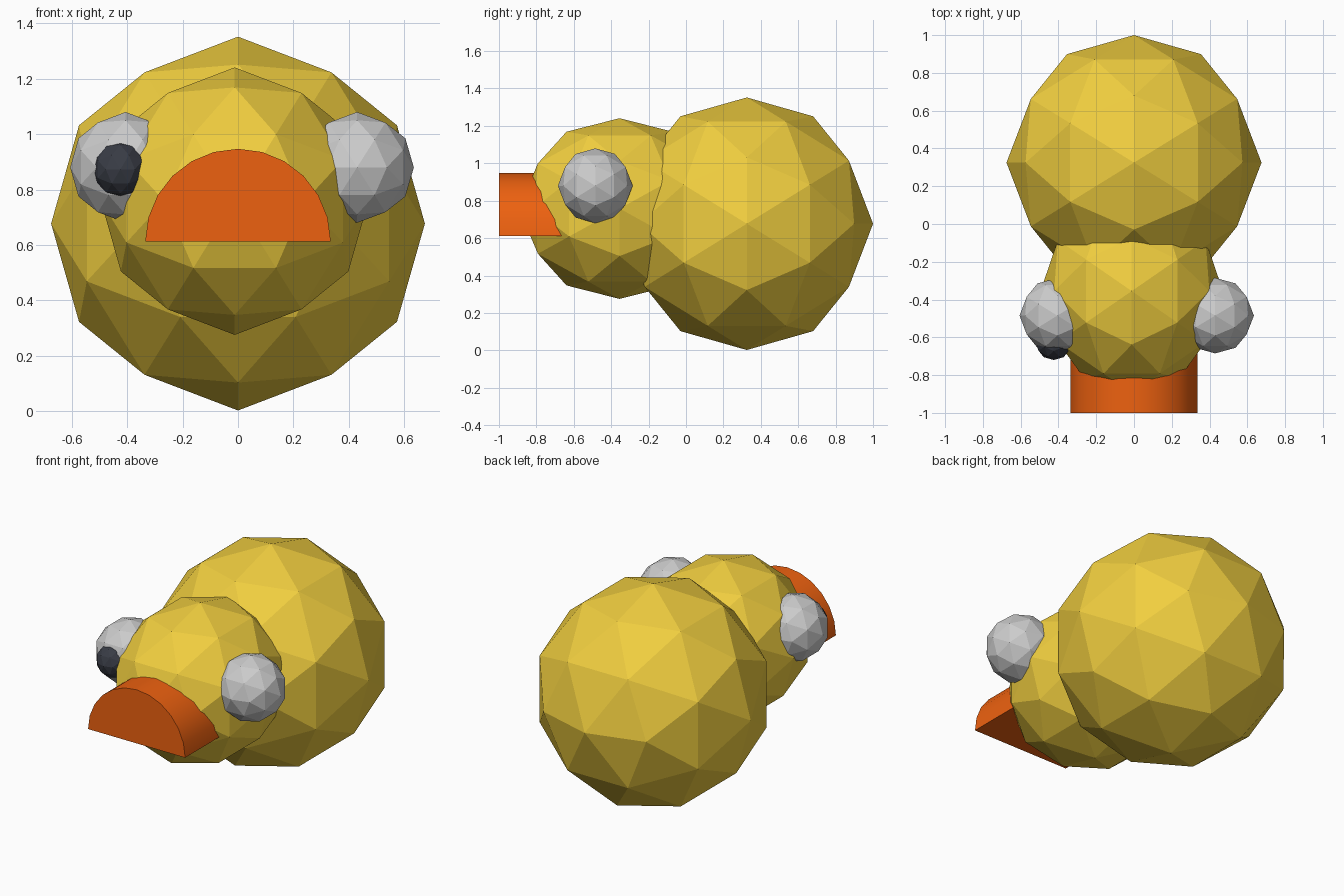
import bpy, bmesh
from math import cos, sin, pi
from mathutils import Vector

if "Cube" in bpy.data.objects:
    bpy.data.objects.remove(bpy.data.objects["Cube"])


def material(name, rgb):
    m = bpy.data.materials.new(name)
    m.diffuse_color = (*rgb, 1)
    m.use_nodes = True
    m.node_tree.nodes["Principled BSDF"].inputs["Base Color"].default_value = m.diffuse_color
    return m


yellow = material("yellow", (0.88, 0.62, 0.05))
orange = material("orange", (0.85, 0.12, 0.005))
dark = material("dark", (0.04, 0.045, 0.06))


def add_object(name, bm, mat):
    bmesh.ops.recalc_face_normals(bm, faces=bm.faces)
    me = bpy.data.meshes.new(name)
    bm.to_mesh(me)
    bm.free()
    ob = bpy.data.objects.new(name, me)
    bpy.context.collection.objects.link(ob)
    if mat:
        me.materials.append(mat)
    return ob


def faceted_ball(name, centre, radii, mat=None):
    """80-sided ball: axis-aligned icosahedron with each edge split once."""
    a, b = 0.5257, 0.8507
    pts = []
    for s in (-a, a):
        for t in (-b, b):
            pts += [Vector((0, s, t)), Vector((t, 0, s)), Vector((s, t, 0))]
    mids = [(p + q).normalized() for i, p in enumerate(pts)
            for q in pts[i + 1:] if (p - q).length < 1.1]
    bm = bmesh.new()
    for p in pts + mids:
        bm.verts.new([c * r for c, r in zip(p, radii)])
    bmesh.ops.convex_hull(bm, input=bm.verts)
    ob = add_object(name, bm, mat)
    ob.location = centre
    return ob


# Body and head
faceted_ball("body", (0, 0.325, 0.677), (0.675, 0.675, 0.675), yellow)
faceted_ball("head", (-0.012, -0.355, 0.758), (0.483, 0.54, 0.483), yellow)

# Eyes, with the single visible pupil
faceted_ball("left_eye", (-0.406, -0.485, 0.88), (0.2, 0.2, 0.2))
faceted_ball("right_eye", (0.43, -0.485, 0.88), (0.205, 0.2, 0.2))
faceted_ball("pupil", (-0.425, -0.62, 0.873), (0.1, 0.1, 0.103), dark)

# Beak: half cylinder, flat side down, running back into the head
bm = bmesh.new()
arc = [bm.verts.new((0.335 * cos(pi * i / 12), -1, 0.612 + 0.335 * sin(pi * i / 12)))
       for i in range(13)]
face = bm.faces.new(arc)
ext = bmesh.ops.extrude_face_region(bm, geom=[face], use_keep_orig=True)
for v in ext["geom"]:
    if isinstance(v, bmesh.types.BMVert):
        v.co.y = -0.5
beak = add_object("beak", bm, orange)
bpy.context.view_layer.objects.active = beak
beak.select_set(True)
bpy.ops.object.shade_smooth_by_angle()
